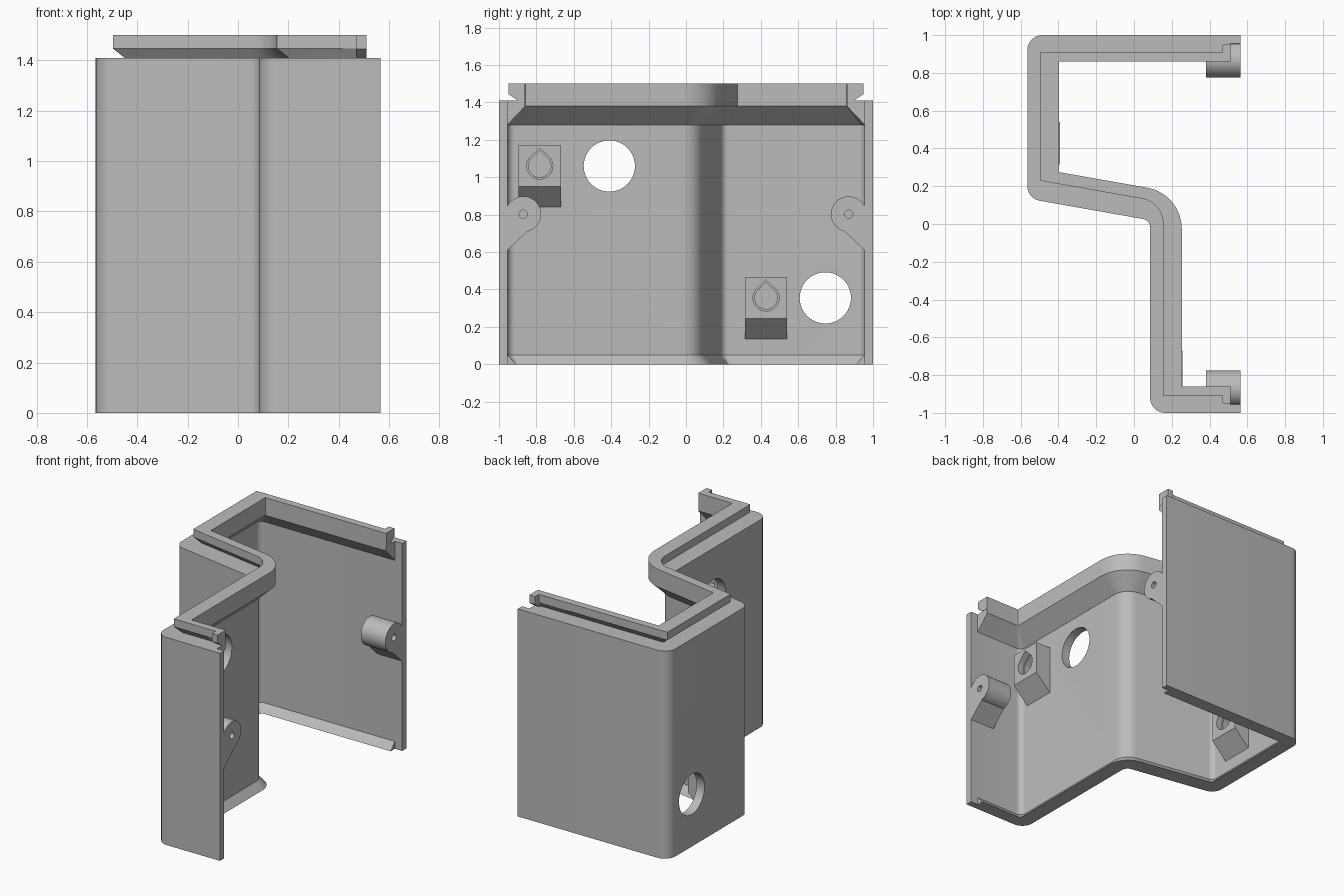
import bpy, bmesh, math
from mathutils import Vector

if "Cube" in bpy.data.objects:
    bpy.data.objects.remove(bpy.data.objects["Cube"])

mat = bpy.data.materials.new("light_grey")
mat.diffuse_color = (0.5, 0.5, 0.5, 1)
mat.use_nodes = True
mat.node_tree.nodes["Principled BSDF"].inputs["Base Color"].default_value = mat.diffuse_color
SLOPE = math.tan(math.radians(10))


def finish(name, bm):
    bmesh.ops.remove_doubles(bm, verts=bm.verts, dist=1e-5)
    bmesh.ops.recalc_face_normals(bm, faces=bm.faces)
    me = bpy.data.meshes.new(name)
    bm.to_mesh(me)
    bm.free()
    me.materials.append(mat)
    ob = bpy.data.objects.new(name, me)
    bpy.context.collection.objects.link(ob)
    return ob


def activate(ob):
    bpy.ops.object.select_all(action='DESELECT')
    bpy.context.view_layer.objects.active = ob
    ob.select_set(True)


def smooth(ob):
    activate(ob)
    bpy.ops.object.shade_smooth_by_angle(angle=math.radians(30))


def cut(ob, cutter):
    m = ob.modifiers.new("cut", 'BOOLEAN')
    m.operation, m.solver, m.object = 'DIFFERENCE', 'EXACT', cutter
    activate(ob)
    bpy.ops.object.modifier_apply(modifier=m.name)
    bpy.data.objects.remove(cutter)


def outline(dx, dy, ds, radii, end, n=8):
    """Z-shaped plan line, moved inward by dx, dy and ds on the x, y and slanted walls."""
    xl, xr, y = -0.565 + dx, 0.085 + dx, 1 - dy
    c = 0.035 + ds / math.cos(math.radians(10))
    p = [Vector(v) for v in ((end, y), (xl, y), (xl, c - SLOPE * xl),
                             (xr, c - SLOPE * xr), (xr, -y), (end, -y))]
    pts = [p[0]]
    for i, r in enumerate(radii, 1):
        a, b = (p[i - 1] - p[i]).normalized(), (p[i + 1] - p[i]).normalized()
        half = a.angle(b) / 2
        mid = p[i] + (a + b).normalized() * (r / math.sin(half))
        t0 = p[i] + a * (r / math.tan(half)) - mid
        t1 = p[i] + b * (r / math.tan(half)) - mid
        total = t0.angle_signed(t1)
        for k in range(n + 1):
            w = -total * k / n
            pts.append(mid + Vector((t0.x * math.cos(w) - t0.y * math.sin(w),
                                     t0.x * math.sin(w) + t0.y * math.cos(w))))
    return pts + [p[5]]


def sweep(name, section):
    """Closed section of (outline, z) pairs swept along the plan line."""
    bm = bmesh.new()
    rows = [[bm.verts.new((v.x, v.y, z)) for v in line] for line, z in section]
    for i, row in enumerate(rows):
        nxt = rows[(i + 1) % len(rows)]
        for k in range(len(row) - 1):
            bm.faces.new((row[k], row[k + 1], nxt[k + 1], nxt[k]))
    for k in (0, -1):
        bm.faces.new([r[k] for r in rows])
    return finish(name, bm)


def prism(name, pts, lo, hi, axis='x'):
    """Profile pushed along x (points are y, z) or along y (points are x, z)."""
    bm = bmesh.new()
    def at(p, t):
        return (t, p[0], p[1]) if axis == 'x' else (p[0], t, p[1])
    a = [bm.verts.new(at(p, lo)) for p in pts]
    b = [bm.verts.new(at(p, hi)) for p in pts]
    bm.faces.new(a)
    bm.faces.new(b)
    for i in range(len(pts)):
        j = (i + 1) % len(pts)
        bm.faces.new((a[i], a[j], b[j], b[i]))
    return finish(name, bm)


def arc(y, z, r, a0, a1, n):
    return [(y + r * math.cos(math.radians(a0 + (a1 - a0) * k / n)),
             z + r * math.sin(math.radians(a0 + (a1 - a0) * k / n))) for k in range(n + 1)]


def circle(y, z, r, n=48):
    return arc(y, z, r, 0, 360, n)[:-1]


def teardrop(y, z, r):
    return arc(y, z, r, 140, 400, 32) + [(y, z + r * 1.38)]


# plan lines
SHARP = (0.003, 0.003)
INNER = (0.06, 0.06, 0.045)
inner_r = (0.04, 0.04, 0.11, 0.04)
outer = outline(0, 0, 0, (0.08, 0.08, 0.045, 0.08), 0.565)
inner = outline(0.06, 0.045, 0.065, inner_r, 0.565)
inner_short = outline(0.06, 0.045, 0.065, inner_r, 0.51)
ledge = outline(0.105, 0.09, 0.11, (0.01, 0.01, 0.15, 0.01), 0.51)
lip_out = outline(0.068, 0.09, 0.105, (0.003, 0.003, 0.13, 0.003), 0.51)
neck = outline(0.115, 0.115, 0.135, (0.003, 0.003, 0.16, 0.003), 0.51)
lip_in = outline(0.168, 0.14, 0.167, (0.003, 0.003, 0.22, 0.003), 0.51)

# wall, top lip and bottom ledge
wall = sweep("wall", [(outer, 0), (outer, 1.41), (inner, 1.41), (inner, 0)])
lip = sweep("top_lip", [(inner_short, 1.41), (neck, 1.41), (lip_out, 1.447), (lip_out, 1.5),
                        (lip_in, 1.5), (lip_in, 1.38), (inner_short, 1.28)])
bottom = sweep("bottom_ledge", [(inner_short, 0.05), (ledge, 0), (inner_short, 0)])

# round openings through the two long walls
for y, z, x in ((-0.41, 1.06, 0.1), (0.745, 0.355, -0.54)):
    cut(wall, prism("cutter", circle(y, z, 0.137), x - 0.1, x + 0.1))

# sensor blocks with sloped undersides and teardrop pockets
for name, y, z, x in (("upper_block", -0.782, 1.06, 0.145), ("lower_block", 0.428, 0.355, -0.505)):
    block = prism(name, [(x - 0.005, z - 0.22), (x, z - 0.22), (x + 0.112, z - 0.11),
                         (x + 0.112, z + 0.112), (x - 0.005, z + 0.112)],
                  y - 0.113, y + 0.113, 'y')
    cut(block, prism("cutter", teardrop(y, z, 0.07), x + 0.07, x + 0.2))
    cut(block, prism("cutter", teardrop(y, z, 0.06), x + 0.02, x + 0.2))
    smooth(block)

for s, side in ((1, "back"), (-1, "front")):
    # screw bosses with a gusset underneath
    profile = [(0.97, 0.61), (0.955, 0.61), (0.85, 0.708)]
    profile += arc(0.87, 0.803, 0.095, 258, 28, 40) + [(0.97, 0.848)]
    boss = prism(side + "_screw_boss", [(s * y, z) for y, z in profile], 0.38, 0.565)
    cut(boss, prism("cutter", circle(s * 0.87, 0.803, 0.022, 20), 0.42, 0.7))
    smooth(boss)
    # snap hooks on the lip ends
    hook = [(0.862, 1.5), (0.95, 1.5), (0.95, 1.445), (0.9, 1.411), (0.862, 1.411)]
    prism(side + "_snap_hook", [(s * y, z) for y, z in hook], 0.468, 0.511)

for ob in (wall, lip, bottom):
    smooth(ob)
